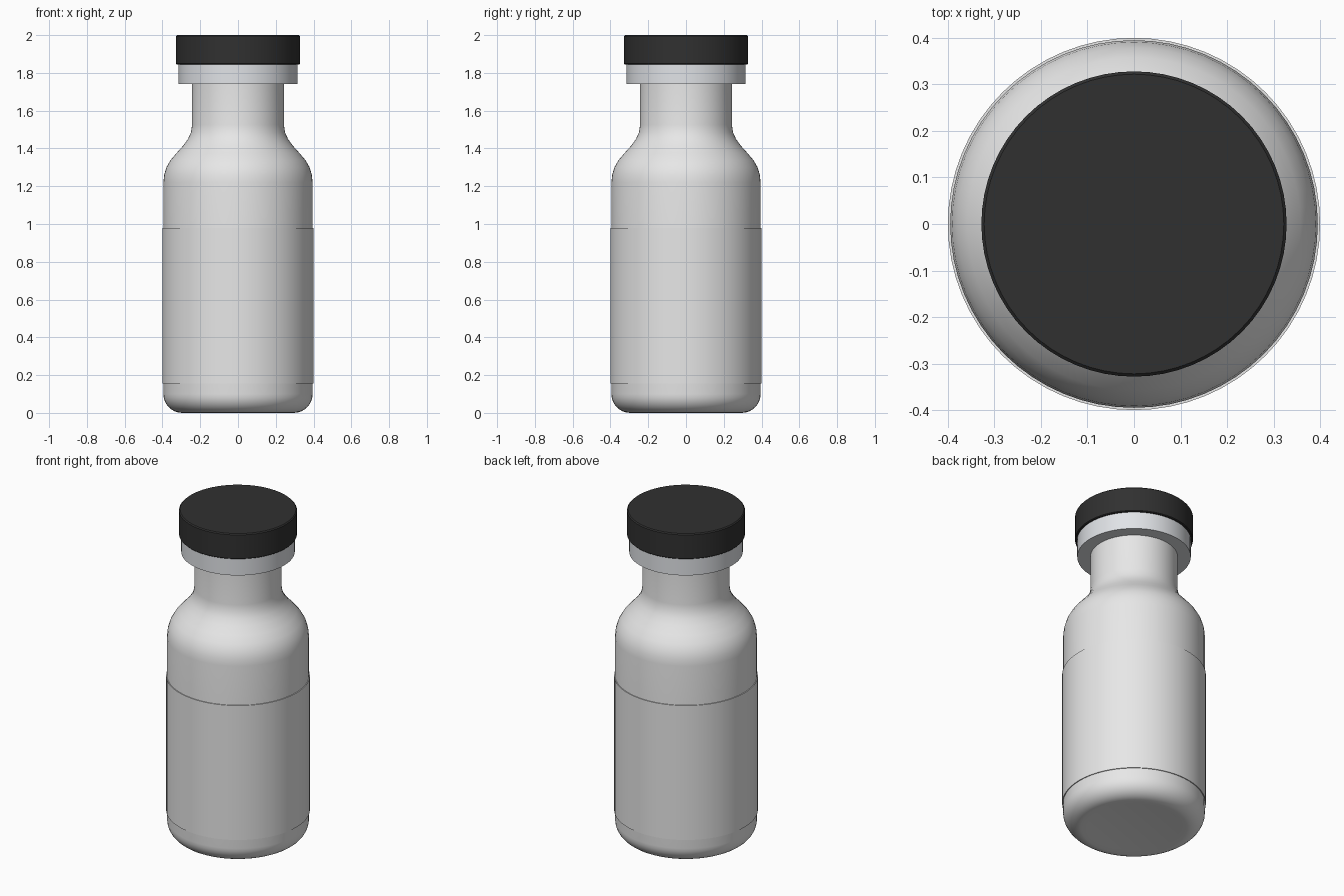
import bpy, bmesh, math

if "Cube" in bpy.data.objects:
    bpy.data.objects.remove(bpy.data.objects["Cube"])

SEGMENTS = 64


def material(name, rgb):
    m = bpy.data.materials.new(name)
    m.diffuse_color = (*rgb, 1.0)
    m.use_nodes = True
    m.node_tree.nodes["Principled BSDF"].inputs["Base Color"].default_value = m.diffuse_color
    return m


def arc(cx, cz, radius, start, end, steps):
    """Points on an arc in the (radius, height) plane, angles in degrees."""
    pts = []
    for i in range(steps + 1):
        a = math.radians(start + (end - start) * i / steps)
        pts.append((cx + radius * math.cos(a), cz + radius * math.sin(a)))
    return pts


def lathe(name, profile, mat, closed=False, angle=40):
    """Revolve a (radius, height) profile around z."""
    bm = bmesh.new()
    rings = []
    for r, z in profile:
        if r < 1e-5:
            rings.append([bm.verts.new((0, 0, z))] * SEGMENTS)
        else:
            rings.append([bm.verts.new((r * math.cos(2 * math.pi * i / SEGMENTS),
                                        r * math.sin(2 * math.pi * i / SEGMENTS), z))
                          for i in range(SEGMENTS)])
    pairs = list(zip(rings, rings[1:]))
    if closed:
        pairs.append((rings[-1], rings[0]))
    for low, high in pairs:
        for i in range(SEGMENTS):
            j = (i + 1) % SEGMENTS
            corners = list(dict.fromkeys((low[i], low[j], high[j], high[i])))
            bm.faces.new(corners)
    bmesh.ops.recalc_face_normals(bm, faces=bm.faces)
    mesh = bpy.data.meshes.new(name)
    bm.to_mesh(mesh)
    bm.free()
    mesh.materials.append(mat)
    obj = bpy.data.objects.new(name, mesh)
    bpy.context.collection.objects.link(obj)
    bpy.ops.object.select_all(action='DESELECT')
    obj.select_set(True)
    bpy.context.view_layer.objects.active = obj
    bpy.ops.object.shade_smooth_by_angle(angle=math.radians(angle))
    return obj


glass = material("pale_glass", (0.8, 0.8, 0.8))
paper = material("white_paper", (0.83, 0.83, 0.83))
metal = material("crimp_metal", (0.75, 0.77, 0.8))
rubber = material("black_cap", (0.03, 0.03, 0.03))

# Bottle: rounded base, straight wall, S-curved shoulder, neck
shoulder = [(0.395, 1.22), (0.391, 1.26), (0.379, 1.3), (0.358, 1.337),
            (0.325, 1.376), (0.29, 1.415), (0.265, 1.45), (0.249, 1.485),
            (0.243, 1.525)]
lathe("bottle", [(0, 0.005), (0.26, 0.005)] + arc(0.295, 0.1, 0.1, -90, 0, 8)
      + shoulder + [(0.243, 1.8), (0, 1.8)], glass)

# Wrapped label, a thin sleeve just proud of the wall
lathe("label", [(0.393, 0.155), (0.4, 0.155), (0.4, 0.98), (0.393, 0.98)],
      paper, closed=True)

# Metal collar under the cap
lathe("collar", [(0.235, 1.74), (0.316, 1.74), (0.316, 1.85), (0.235, 1.85)],
      metal, closed=True)

# Cap disc with slightly softened rims
lathe("cap", [(0, 1.845), (0.324, 1.845), (0.328, 1.849), (0.328, 1.994),
              (0.322, 2.0), (0, 2.0)], rubber)
